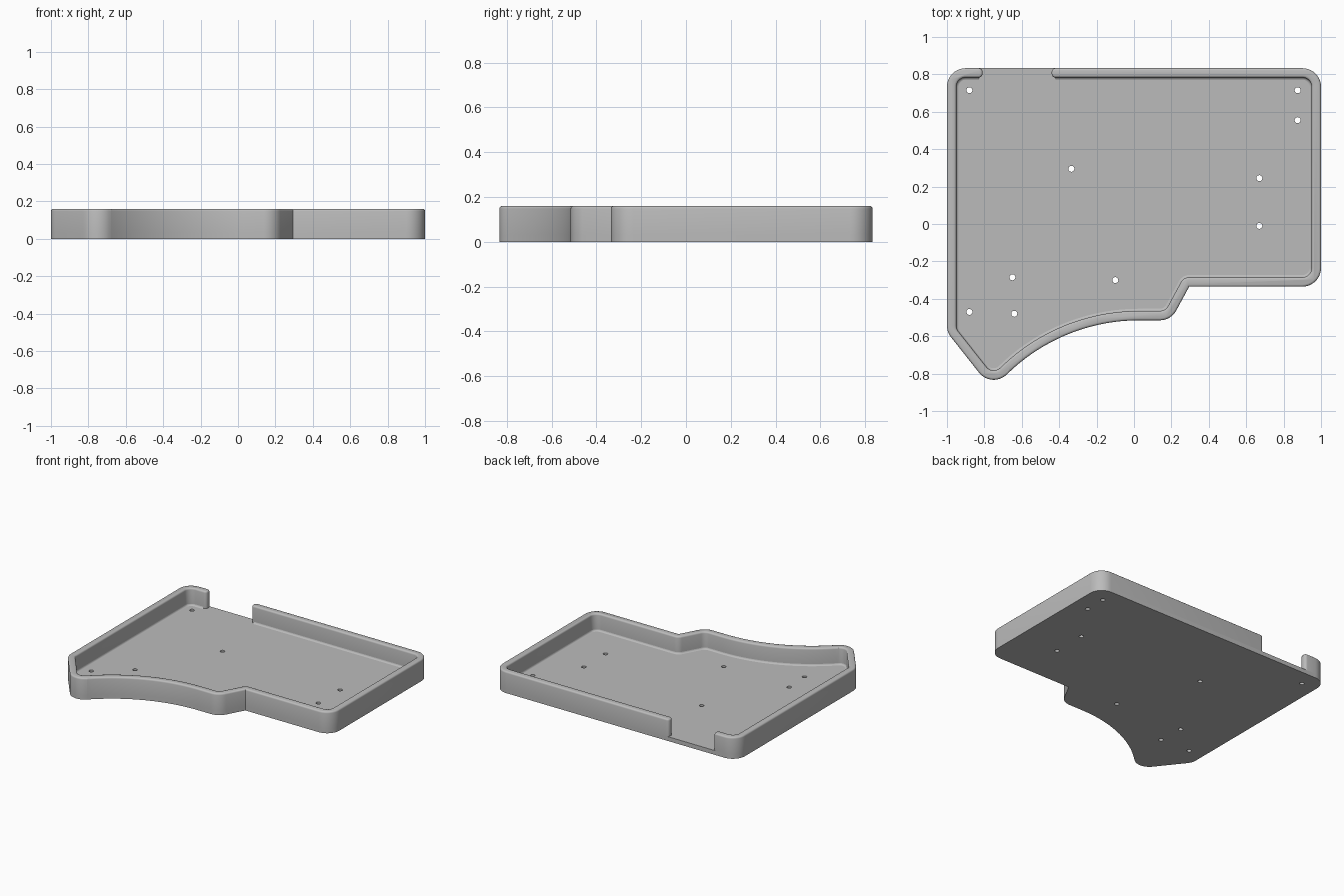
import bpy, bmesh, math
from mathutils import Vector

HEIGHT, FLOOR, WALL = 0.16, 0.032, 0.05
BACK = 0.833
GAP_LEFT, GAP_RIGHT = -0.81, -0.44      # opening in the back wall
END_R, EDGE_R, FILLET = 0.02, 0.012, 0.012

cube = bpy.data.objects.get("Cube")
if cube:
    bpy.data.objects.remove(cube)

grey = bpy.data.materials.new("plain grey")
grey.use_nodes = True
grey.diffuse_color = (0.5, 0.5, 0.5, 1)
grey.node_tree.nodes["Principled BSDF"].inputs["Base Color"].default_value = (0.5, 0.5, 0.5, 1)


def arc(cx, cy, r, start, end, steps):
    angles = [math.radians(start + (end - start) * i / steps) for i in range(steps + 1)]
    return [Vector((cx + r * math.cos(a), cy + r * math.sin(a))) for a in angles]


# Outline corners, clockwise from the back left: centre, radius, angles, steps.
# Hollow corners have sign -1, so that they grow when the outline moves inward.
CORNERS = [
    (0.9, 0.733, 0.1, 90, 0, 10, 1),
    (0.9, -0.235, 0.1, 0, -90, 10, 1),
    (0.295, -0.335, 0, 90, 151.6, 8, -1),
    (0.138, -0.415, 0.1, -28.4, -90, 8, 1),
    (0.028, -1.525, 1.01, 90, 134.5, 28, -1),
    (-0.75, -0.733, 0.1, -45.5, -142, 12, 1),
    (-0.9, -0.543, 0.1, -142, -180, 6, 1),
    (-0.9, 0.733, 0.1, 180, 90, 10, 1),
]


def outline(inset):
    points = []
    for cx, cy, r, start, end, steps, sign in CORNERS:
        radius = r - sign * inset
        if radius < 1e-6:
            points.append(Vector((cx, cy)))
        else:
            points += arc(cx, cy, radius, start, end, steps)
    return points


def finish(obj):
    if not obj.data.materials:
        obj.data.materials.append(grey)
    bpy.ops.object.select_all(action='DESELECT')
    obj.select_set(True)
    bpy.context.view_layer.objects.active = obj
    bpy.ops.object.shade_smooth_by_angle(angle=math.radians(32))


def mesh_object(name, bm):
    mesh = bpy.data.meshes.new(name)
    bm.to_mesh(mesh)
    bm.free()
    obj = bpy.data.objects.new(name, mesh)
    bpy.context.collection.objects.link(obj)
    finish(obj)
    return obj


# Floor plate with screw holes
HOLES = [(-0.88, 0.715), (0.875, 0.715), (0.875, 0.555), (-0.335, 0.295), (0.67, 0.245),
         (0.67, -0.01), (-0.65, -0.285), (-0.10, -0.30), (-0.88, -0.47), (-0.64, -0.48)]
curve = bpy.data.curves.new("floor_plate", 'CURVE')
curve.dimensions = '2D'
curve.fill_mode = 'BOTH'
curve.extrude = FLOOR / 2
for loop in [outline(0)] + [arc(x, y, 0.016, 0, 345, 23) for x, y in HOLES]:
    spline = curve.splines.new('POLY')
    spline.points.add(len(loop) - 1)
    for point, co in zip(spline.points, loop):
        point.co = (co.x, co.y, 0, 1)
    spline.use_cyclic_u = True
floor = bpy.data.objects.new("floor_plate", curve)
floor.location.z = FLOOR / 2
bpy.context.collection.objects.link(floor)
bpy.ops.object.select_all(action='DESELECT')
floor.select_set(True)
bpy.context.view_layer.objects.active = floor
bpy.ops.object.convert(target='MESH')
floor = bpy.context.view_layer.objects.active
bm = bmesh.new()
bm.from_mesh(floor.data)
bmesh.ops.remove_doubles(bm, verts=bm.verts, dist=1e-5)
bmesh.ops.recalc_face_normals(bm, faces=bm.faces)
bm.to_mesh(floor.data)
bm.free()
finish(floor)

# Rim wall: outer path, rounded end, inner path back, rounded end
inner_y = BACK - WALL
plan = outline(0)
plan += arc(GAP_LEFT - END_R, BACK - END_R, END_R, 90, 0, 5)
plan += arc(GAP_LEFT - END_R, inner_y + END_R, END_R, 0, -90, 5)
plan += outline(WALL)[::-1]
plan += arc(GAP_RIGHT + END_R, inner_y + END_R, END_R, 270, 180, 5)
plan += arc(GAP_RIGHT + END_R, BACK - END_R, END_R, 180, 90, 5)
bm = bmesh.new()
base = [bm.verts.new((p.x, p.y, FLOOR)) for p in plan]
top = [bm.verts.new((p.x, p.y, HEIGHT)) for p in plan]
for i in range(len(plan)):
    j = (i + 1) % len(plan)
    bm.faces.new((base[i], base[j], top[j], top[i]))
cap = bm.faces.new(top)
bmesh.ops.recalc_face_normals(bm, faces=bm.faces)
if cap.normal.z < 0:
    bmesh.ops.reverse_faces(bm, faces=bm.faces)
bmesh.ops.bevel(bm, geom=list(cap.edges), offset=EDGE_R, segments=3,
                profile=0.5, affect='EDGES', clamp_overlap=False)
mesh_object("rim_wall", bm)

# Small fillet where the wall meets the floor
bm = bmesh.new()
rows = []
for k in range(4):
    a = math.radians(30 * k)
    inset = WALL + FILLET * (1 - math.cos(a))
    z = FLOOR + FILLET * (1 - math.sin(a))
    path = [Vector((GAP_RIGHT + END_R, BACK - inset))] + outline(inset)
    path.append(Vector((GAP_LEFT - END_R, BACK - inset)))
    rows.append([bm.verts.new((p.x, p.y, z)) for p in path])
for low, high in zip(rows, rows[1:]):
    for i in range(len(low) - 1):
        bm.faces.new((low[i], low[i + 1], high[i + 1], high[i]))
bm.normal_update()
if sum(f.normal.z for f in bm.faces) < 0:
    bmesh.ops.reverse_faces(bm, faces=bm.faces)
mesh_object("wall_fillet", bm)
